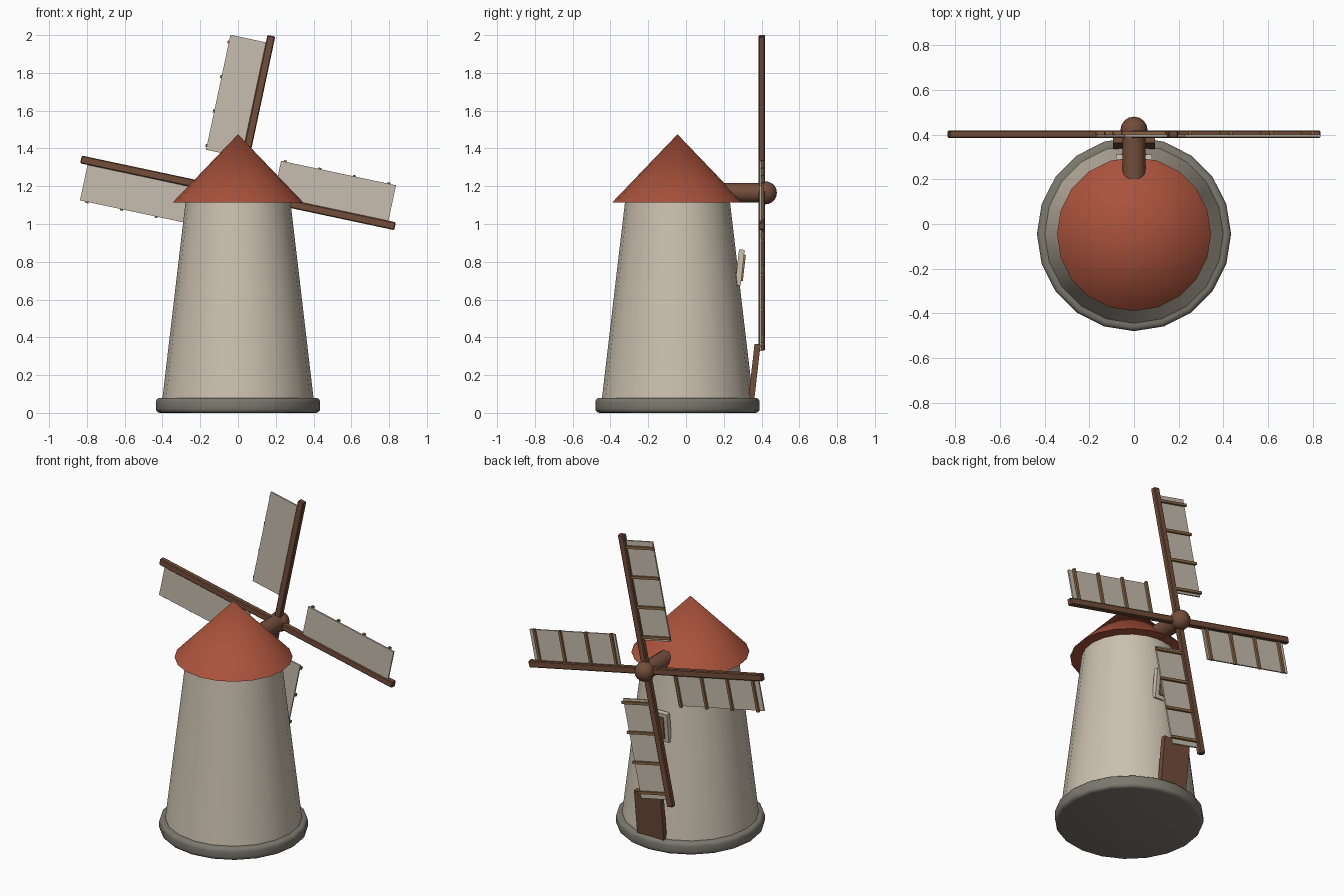
import bpy, bmesh, math
from mathutils import Matrix, Vector

if "Cube" in bpy.data.objects:
    bpy.data.objects.remove(bpy.data.objects["Cube"], do_unlink=True)


def material(name, rgb):
    m = bpy.data.materials.new(name)
    m.use_nodes = True
    m.diffuse_color = (*rgb, 1)
    m.node_tree.nodes["Principled BSDF"].inputs["Base Color"].default_value = (*rgb, 1)
    return m


PLASTER = material("plaster", (0.60, 0.53, 0.43))
CANVAS = material("canvas", (0.57, 0.51, 0.43))
ROOF = material("roof_red", (0.40, 0.085, 0.045))
STONE = material("stone", (0.20, 0.19, 0.155))
WOOD = material("dark_wood", (0.17, 0.075, 0.042))
LATH = material("light_wood", (0.27, 0.14, 0.055))

AXIS_Y = -0.045      # tower centre line
SIDES = 20
HUB = Vector((0, 0.40, 1.165))


def finish(name, bm, mat, matrix=Matrix(), smooth=False):
    bmesh.ops.recalc_face_normals(bm, faces=bm.faces)
    me = bpy.data.meshes.new(name)
    bm.to_mesh(me)
    bm.free()
    me.materials.append(mat)
    ob = bpy.data.objects.new(name, me)
    bpy.context.collection.objects.link(ob)
    ob.matrix_world = matrix
    if smooth:
        bpy.ops.object.select_all(action='DESELECT')
        ob.select_set(True)
        bpy.context.view_layer.objects.active = ob
        bpy.ops.object.shade_smooth_by_angle(angle=math.radians(40))
    return ob


def box(name, size, centre, mat, matrix=Matrix(), bevel=0):
    bm = bmesh.new()
    bmesh.ops.create_cube(bm, size=1)
    bmesh.ops.scale(bm, vec=size, verts=bm.verts)
    if bevel:
        bmesh.ops.bevel(bm, geom=bm.edges[:], offset=bevel, segments=1, affect='EDGES')
    return finish(name, bm, mat, matrix @ Matrix.Translation(centre))


def tapered(name, r1, r2, z1, z2, mat, bevel=0):
    bm = bmesh.new()
    bmesh.ops.create_cone(bm, cap_ends=True, segments=SIDES, radius1=r1, radius2=r2, depth=z2 - z1)
    if bevel:
        rims = [e for e in bm.edges if abs(e.verts[0].co.z - e.verts[1].co.z) < 1e-5]
        bmesh.ops.bevel(bm, geom=rims, offset=bevel, segments=3, profile=0.5, affect='EDGES')
    return finish(name, bm, mat, Matrix.Translation((0, AXIS_Y, (z1 + z2) / 2)), True)


# Tower
tapered("stone_base", 0.435, 0.435, 0, 0.08, STONE, 0.022)
tapered("tower", 0.402, 0.277, 0.06, 1.125, PLASTER)
tapered("roof", 0.345, 0, 1.115, 1.475, ROOF)

# Door and window, both leaning slightly outward
lean = Matrix.Rotation(math.radians(-6.5), 4, 'X')
door_place = Matrix.Translation((0, 0.362, 0.215)) @ lean
box("door", (0.19, 0.032, 0.30), (0, 0, 0), WOOD, door_place)
window_place = Matrix.Translation((0, 0.285, 0.77)) @ lean
box("window_frame", (0.16, 0.03, 0.19), (0, 0, 0), PLASTER, window_place)
box("window_shutter", (0.11, 0.03, 0.14), (0, 0.009, 0), LATH, window_place)

# Windshaft and hub
bm = bmesh.new()
bmesh.ops.create_cone(bm, cap_ends=True, segments=16, radius1=0.052, radius2=0.052, depth=0.36)
finish("windshaft", bm, WOOD,
       Matrix.Translation((0, 0.22, HUB.z)) @ Matrix.Rotation(math.pi / 2, 4, 'X'), True)
bm = bmesh.new()
bmesh.ops.create_uvsphere(bm, u_segments=16, v_segments=10, radius=0.061)
finish("hub", bm, WOOD, Matrix.Translation(HUB + Vector((0, 0.02, 0))), True)

# Four sails: local z runs along the spar, the cloth sits on local -x
for i in range(4):
    m = Matrix.Translation(HUB) @ Matrix.Rotation(math.radians(12 + 90 * i), 4, 'Y')
    box(f"spar_{i + 1}", (0.042, 0.034, 0.85), (0, 0.002, 0.425), WOOD, m, 0.005)
    box(f"sail_cloth_{i + 1}", (0.195, 0.01, 0.622), (-0.1155, -0.005, 0.499), CANVAS, m)
    for k in range(4):
        box(f"sail_lath_{i + 1}_{k + 1}", (0.215, 0.016, 0.016),
            (-0.1125, 0.006, 0.21 + 0.187 * k), LATH, m)
